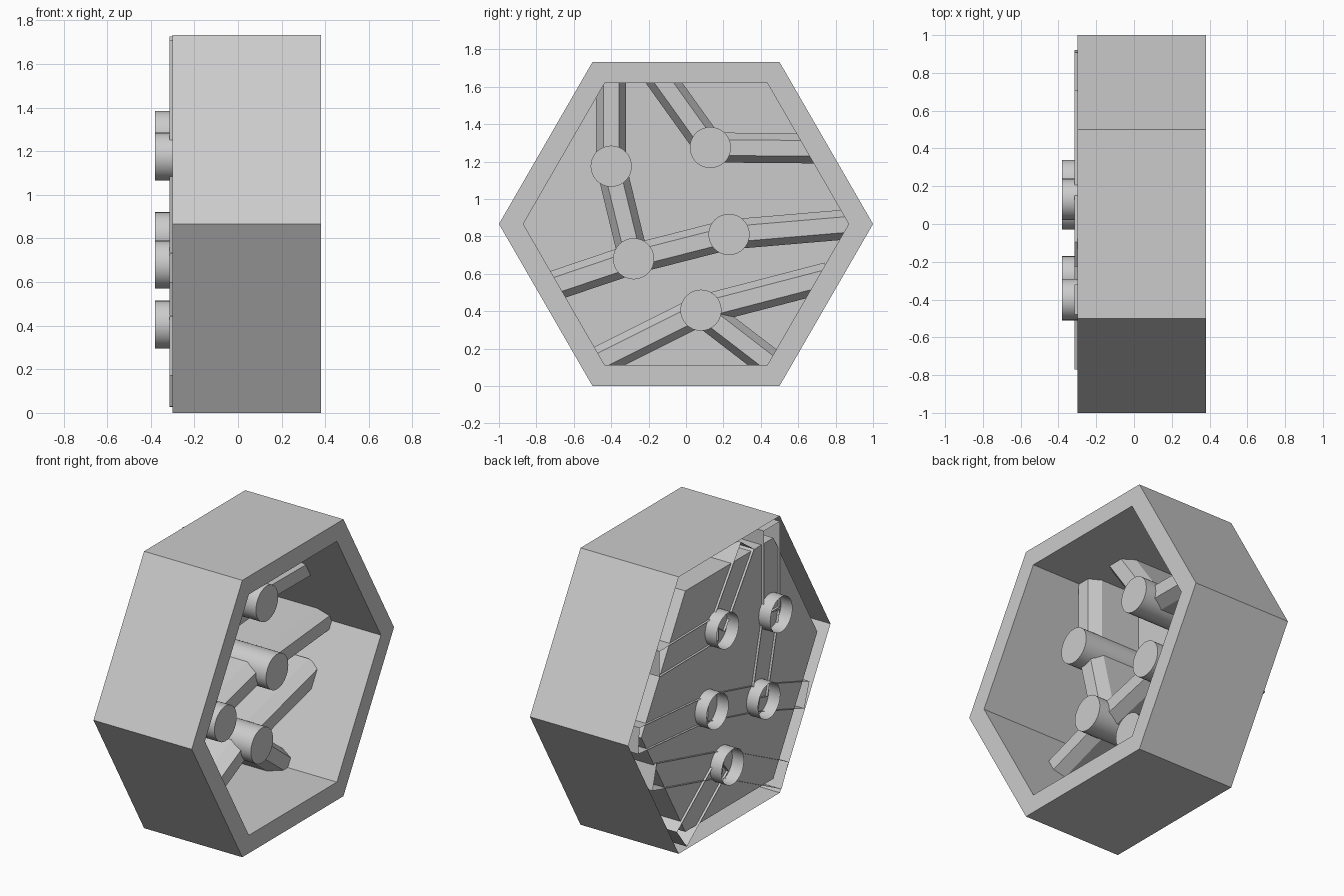
import bpy, bmesh
from math import pi, cos, sin
from mathutils import Vector

if "Cube" in bpy.data.objects:
    bpy.data.objects.remove(bpy.data.objects["Cube"])

MID_Z = 0.866
BACK, FRONT = -0.30, 0.38


def finish(name, bm, smooth=False):
    me = bpy.data.meshes.new(name)
    bm.to_mesh(me)
    bm.free()
    ob = bpy.data.objects.new(name, me)
    bpy.context.collection.objects.link(ob)
    if smooth:
        bpy.ops.object.select_all(action='DESELECT')
        ob.select_set(True)
        bpy.context.view_layer.objects.active = ob
        bpy.ops.object.shade_smooth_by_angle()
    return ob


def ring(bm, x, radius, sides, cy=0.0, cz=MID_Z):
    return [bm.verts.new((x, cy + radius * cos(2 * pi * i / sides),
                          cz + radius * sin(2 * pi * i / sides))) for i in range(sides)]


def bridge(bm, a, b):
    n = len(a)
    for i in range(n):
        j = (i + 1) % n
        bm.faces.new((a[i], a[j], b[j], b[i]))


# hexagonal housing: outer wall, front rim, inner wall and floor, open behind
bm = bmesh.new()
loops = [ring(bm, x, r, 6) for x, r in
         ((BACK, 1.0), (FRONT, 1.0), (FRONT, 0.87), (BACK, 0.87))]
for a, b in zip(loops, loops[1:]):
    bridge(bm, a, b)
bm.faces.new(loops[-1])
# outward facing: rim looks to +x
bm.normal_update()
rim = next(f for f in bm.faces if all(abs(v.co.x - FRONT) < 1e-5 for v in f.verts))
if rim.normal.x < 0:
    bmesh.ops.reverse_faces(bm, faces=bm.faces[:])
bm.normal_update()
for f in bm.faces:
    if len(f.verts) == 6 and f.normal.x < 0:
        f.normal_flip()
finish("hex_housing", bm)

# pegs (y, z), capped in front and open behind
A, B, C, D, E = (-0.40, 1.175), (0.13, 1.275), (0.23, 0.81), (-0.28, 0.68), (0.08, 0.405)
for i, (y, z) in enumerate((A, B, C, D, E)):
    bm = bmesh.new()
    base = ring(bm, -0.38, 0.11, 32, y, z)
    cap = ring(bm, 0.11, 0.11, 32, y, z)
    bridge(bm, base, cap)
    bm.faces.new(cap)
    finish(f"peg_{i + 1}", bm, smooth=True)

# chamfered channel bars joining the pegs and running through the inner wall
PROFILE = ((-0.08, -0.315), (-0.08, -0.03), (-0.042, 0.04),
           (0.042, 0.04), (0.08, -0.03), (0.08, -0.315))


def bar(name, start, end):
    p, q = Vector(start), Vector(end)
    d = (q - p).normalized()
    side = Vector((-d.y, d.x))
    bm = bmesh.new()
    rows = []
    for c in (p, q):
        rows.append([bm.verts.new((x, c.x + side.x * w, c.y + side.y * w))
                     for w, x in PROFILE])
    a, b = rows
    for i in range(len(a) - 1):
        bm.faces.new((a[i], b[i], b[i + 1], a[i + 1]))
    bm.faces.new(a)
    bm.faces.new(b[::-1])
    bm.normal_update()
    if bm.faces[:][2].normal.x < 0:
        bmesh.ops.reverse_faces(bm, faces=bm.faces[:])
    finish(name, bm)


BARS = ((A, (-0.40, 1.71)), (B, (-0.16, 1.68)), (B, (0.71, 1.27)), (C, (0.915, 0.868)),
        (D, C), (D, A), (D, (-0.745, 0.523)), (E, (0.76, 0.582)),
        (E, (-0.53, 0.10)), (E, (0.49, 0.09)))
for i, (s, e) in enumerate(BARS):
    bar(f"channel_bar_{i + 1}", s, e)
